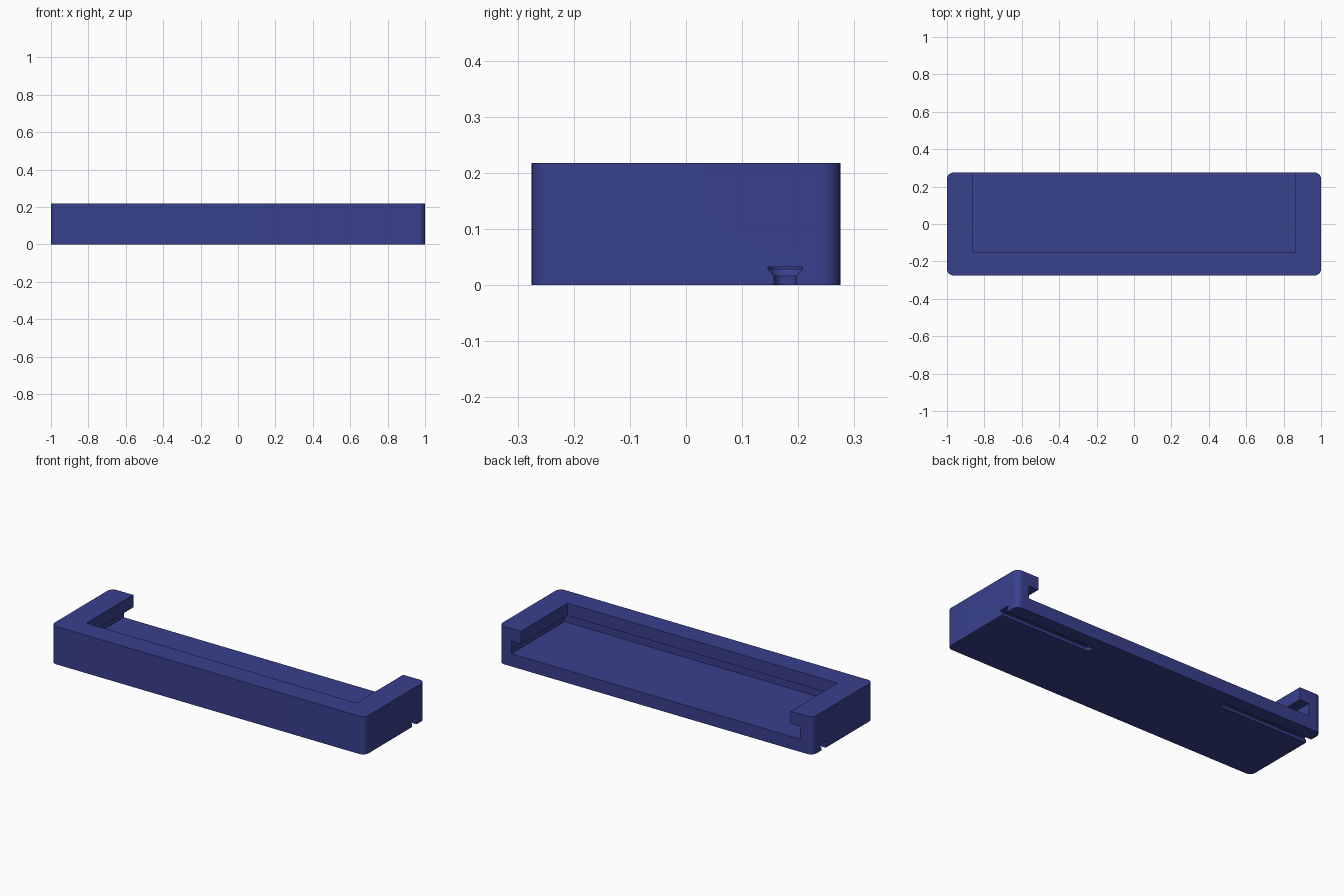
import bpy, bmesh, math

if "Cube" in bpy.data.objects:
    bpy.data.objects.remove(bpy.data.objects["Cube"])


def loft(name, rings):
    """Closed solid through matching outlines, listed from bottom to top."""
    bm = bmesh.new()
    loops = [[bm.verts.new(p) for p in ring] for ring in rings]
    for a, b in zip(loops, loops[1:]):
        for i in range(len(a)):
            j = (i + 1) % len(a)
            bm.faces.new((a[i], a[j], b[j], b[i]))
    bm.faces.new(loops[0][::-1])
    bm.faces.new(loops[-1])
    bmesh.ops.recalc_face_normals(bm, faces=bm.faces)
    mesh = bpy.data.meshes.new(name)
    bm.to_mesh(mesh)
    bm.free()
    ob = bpy.data.objects.new(name, mesh)
    bpy.context.collection.objects.link(ob)
    return ob


def box(name, x, y0, y1, z0, z1):
    outline = [(-x, y0), (x, y0), (x, y1), (-x, y1)]
    return loft(name, [[(px, py, z) for px, py in outline] for z in (z0, z1)])


def rounded_rect(hx, hy, r, steps=10):
    pts = []
    for k, (sx, sy) in enumerate([(1, 1), (-1, 1), (-1, -1), (1, -1)]):
        for i in range(steps + 1):
            a = math.pi / 2 * (k + i / steps)
            pts.append((sx * (hx - r) + r * math.cos(a),
                        sy * (hy - r) + r * math.sin(a)))
    return pts


def slot_ring(side, r, z, end=0.45, y=0.177, steps=12):
    """Slot outline with a round inner end, running out past the side wall."""
    pts = [(1.1, y + r)]
    for i in range(steps + 1):
        a = math.pi / 2 + math.pi * i / steps
        pts.append((end + r * math.cos(a), y + r * math.sin(a)))
    pts.append((1.1, y - r))
    return [(side * px, py, z) for px, py in pts]


# Body with rounded upright corners
outline = rounded_rect(1.0, 0.275, 0.035)
body = loft("tray_body", [[(x, y, z) for x, y in outline] for z in (0, 0.218)])

# Pocket open at the back, with an undercut below the lip
cutters = [box("pocket_cutter", 0.86, -0.15, 0.4, 0.1, 0.3),
           box("undercut_cutter", 0.92, -0.21, 0.4, 0.073, 0.146)]

# Flared mounting slots in the underside
for side in (-1, 1):
    levels = [(0.02, -0.02), (0.02, 0.016), (0.031, 0.029), (0.031, 0.032)]
    cutters.append(loft("slot_cutter", [slot_ring(side, r, z) for r, z in levels]))

bpy.context.view_layer.objects.active = body
body.select_set(True)
for c in cutters:
    c.hide_render = True
    mod = body.modifiers.new("cut", 'BOOLEAN')
    mod.operation = 'DIFFERENCE'
    mod.solver = 'EXACT'
    mod.object = c
    bpy.ops.object.modifier_apply(modifier=mod.name)
for c in cutters:
    bpy.data.objects.remove(c)

# Blue finish and smooth corners
mat = bpy.data.materials.new("blue")
mat.diffuse_color = (0.04, 0.052, 0.27, 1)
mat.use_nodes = True
mat.node_tree.nodes["Principled BSDF"].inputs["Base Color"].default_value = mat.diffuse_color
body.data.materials.clear()
body.data.materials.append(mat)
bpy.ops.object.select_all(action='DESELECT')
body.select_set(True)
bpy.ops.object.shade_smooth_by_angle(angle=math.radians(30))
